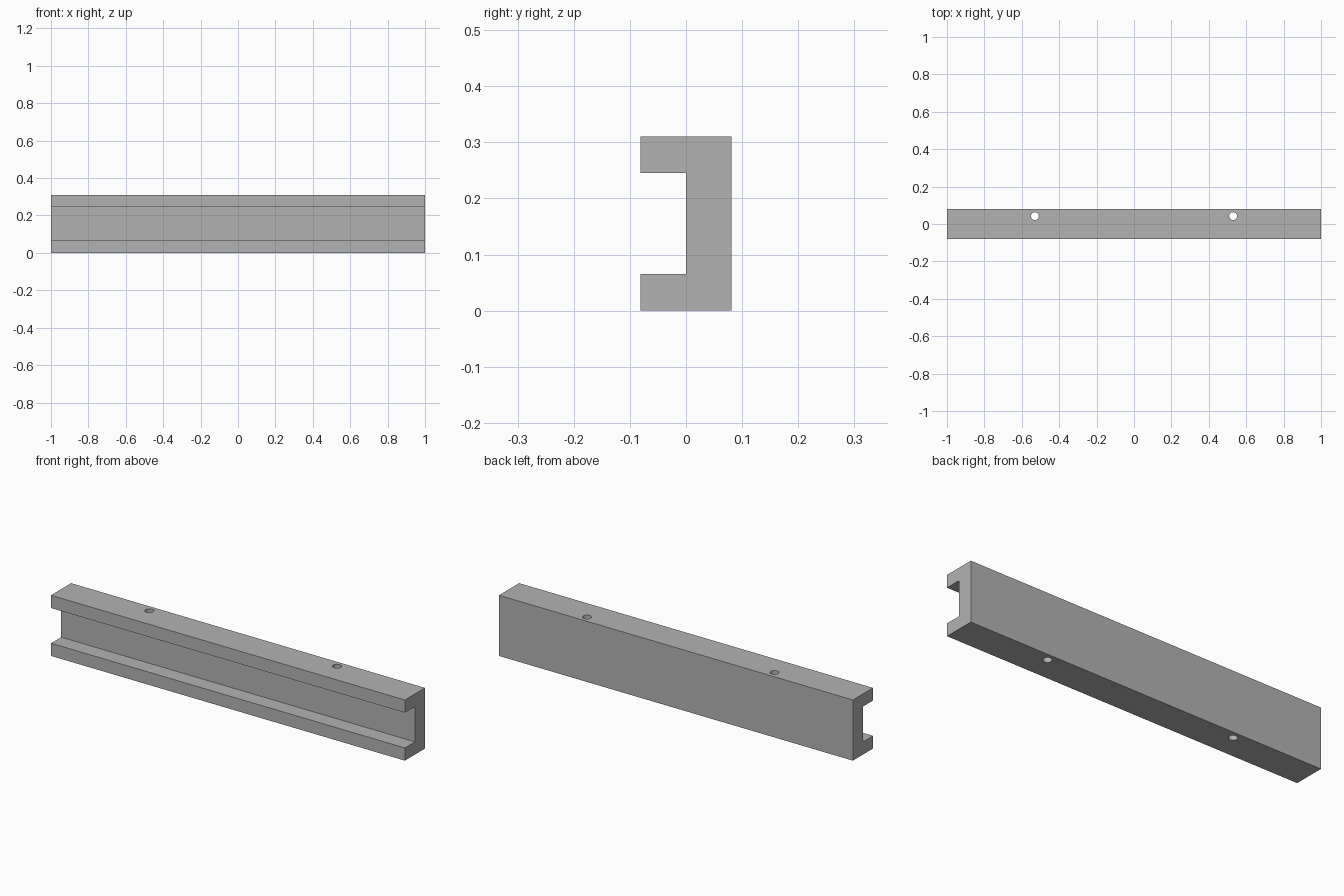
import bpy
import bmesh
import math

if "Cube" in bpy.data.objects:
    bpy.data.objects.remove(bpy.data.objects["Cube"], do_unlink=True)

LENGTH, HEIGHT, HALF_DEPTH = 2.0, 0.31, 0.081
LIP = 0.065          # thickness of the upper and lower lips
HOLE_X, HOLE_Y, HOLE_R = 0.53, 0.042, 0.021

# Colour
grey = bpy.data.materials.new("light grey")
grey.use_nodes = True
colour = (0.45, 0.45, 0.45, 1)
grey.diffuse_color = colour
grey.node_tree.nodes["Principled BSDF"].inputs["Base Color"].default_value = colour

# Channel rail: C-shaped section extruded along x, open to the front
profile = [(-HALF_DEPTH, 0), (HALF_DEPTH, 0), (HALF_DEPTH, HEIGHT),
           (-HALF_DEPTH, HEIGHT), (-HALF_DEPTH, HEIGHT - LIP),
           (0, HEIGHT - LIP), (0, LIP), (-HALF_DEPTH, LIP)]
bm = bmesh.new()
section = bm.faces.new([bm.verts.new((-LENGTH / 2, y, z)) for y, z in profile])
extruded = bmesh.ops.extrude_face_region(bm, geom=[section], use_keep_orig=True)
bmesh.ops.translate(bm, vec=(LENGTH, 0, 0),
                    verts=[v for v in extruded["geom"] if isinstance(v, bmesh.types.BMVert)])
bmesh.ops.recalc_face_normals(bm, faces=bm.faces)
mesh = bpy.data.meshes.new("channel_rail")
bm.to_mesh(mesh)
bm.free()
mesh.materials.append(grey)
rail = bpy.data.objects.new("channel_rail", mesh)
bpy.context.collection.objects.link(rail)

# Vertical mounting holes through the back web
for side in (-1, 1):
    bpy.ops.mesh.primitive_cylinder_add(vertices=32, radius=HOLE_R, depth=HEIGHT * 2,
                                        location=(side * HOLE_X, HOLE_Y, HEIGHT / 2))
    cutter = bpy.context.object
    cutter.name = "hole_cutter"
    cutter.hide_render = True
    cutter.data.materials.append(grey)
    bpy.context.view_layer.objects.active = rail
    cut = rail.modifiers.new("mounting_hole", 'BOOLEAN')
    cut.operation = 'DIFFERENCE'
    cut.solver = 'EXACT'
    cut.object = cutter
    bpy.ops.object.modifier_apply(modifier=cut.name)
    bpy.data.objects.remove(cutter, do_unlink=True)

# Smooth hole walls, crisp rail edges
bpy.ops.object.select_all(action='DESELECT')
rail.select_set(True)
bpy.context.view_layer.objects.active = rail
bpy.ops.object.shade_smooth_by_angle(angle=math.radians(30))
